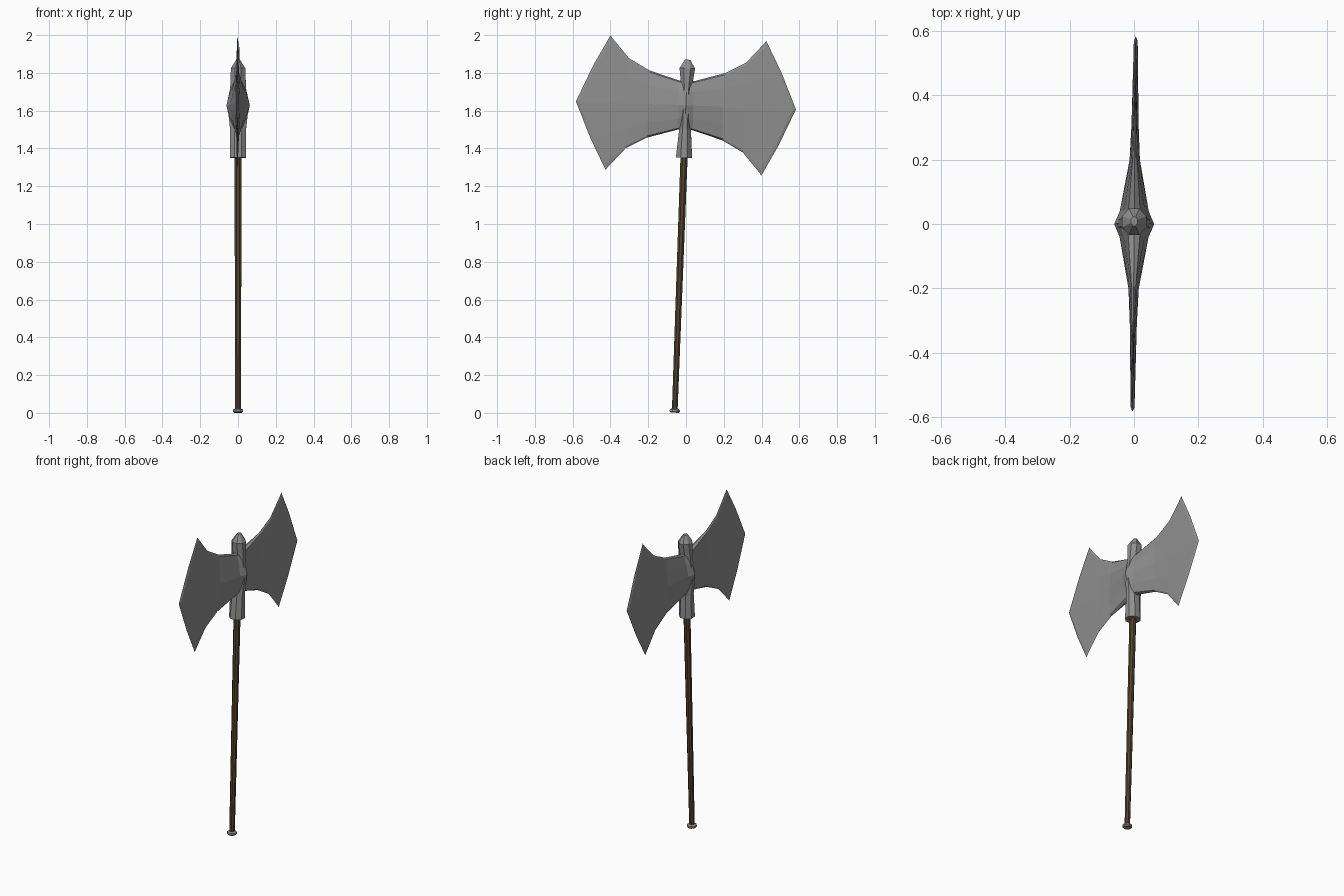
import bpy, bmesh
from math import radians, sin, cos, pi
from mathutils import Matrix

if "Cube" in bpy.data.objects:
    bpy.data.objects.remove(bpy.data.objects["Cube"])

# the whole axe leans slightly
LEAN = (Matrix.Translation((0, -0.06, 0.001))
        @ Matrix.Rotation(radians(-0.5), 4, 'Z')
        @ Matrix.Rotation(radians(-2.1), 4, 'X'))


def material(name, color):
    mat = bpy.data.materials.new(name)
    mat.diffuse_color = color
    mat.use_nodes = True
    mat.node_tree.nodes["Principled BSDF"].inputs["Base Color"].default_value = mat.diffuse_color
    return mat


STEEL = material("dark_steel", (.275, .275, .275, 1))
WOOD = material("dark_wood", (.085, .06, .03, 1))


def finish(bm, name, mat, z=0):
    bmesh.ops.recalc_face_normals(bm, faces=bm.faces)
    me = bpy.data.meshes.new(name)
    bm.to_mesh(me)
    bm.free()
    me.materials.append(mat)
    ob = bpy.data.objects.new(name, me)
    bpy.context.collection.objects.link(ob)
    ob.matrix_world = LEAN @ Matrix.Translation((0, 0, z))
    return ob


def lathe(name, sections, mat, n=8):
    """Loft n-sided rings given as (z, half width x, half width y)."""
    bm = bmesh.new()
    k = 1 / cos(pi / n)
    rings = [[bm.verts.new((rx * k * cos((i + .5) * 2 * pi / n),
                            ry * k * sin((i + .5) * 2 * pi / n), z))
              for i in range(n)] for z, rx, ry in sections]
    for a, b in zip(rings, rings[1:]):
        for i in range(n):
            j = (i + 1) % n
            bm.faces.new((a[i], a[j], b[j], b[i]))
    bm.faces.new(rings[0])
    bm.faces.new(rings[-1])
    return finish(bm, name, mat)


# wooden shaft, pommel and steel socket
lathe("handle", [(0.01, .015, .015), (1.37, .019, .019)], WOOD)
lathe("pommel", [(0, .022, .022), (.006, .027, .027), (.016, .026, .026), (.022, .017, .017)], STEEL)
lathe("socket", [(1.35, .043, .043), (1.5, .042, .031), (1.625, .056, .029), (1.72, .042, .028),
                 (1.825, .038, .041), (1.87, .010, .014)], STEEL)

# double blade: one octant, mirrored on all three axes
# columns: y at the top corner, y at the middle, half height, half thickness
columns = [(0, 0, .13, .062), (.04, .04, .13, .045), (.2, .2, .178, .016),
           (.31, .31, .238, .011), (.402, .569, .342, .006), (.412, .583, .357, 0)]
# rows: fraction of height, fraction of thickness
rows = [(0, 1), (.55, .74), (.95, .4), (1, 0)]
bm = bmesh.new()
grid = [[bm.verts.new((t * ft, ym + (yt - ym) * f ** 1.15, h * f)) for f, ft in rows]
        for yt, ym, h, t in columns]
for a, b in zip(grid, grid[1:]):
    for i in range(len(rows) - 1):
        bm.faces.new((a[i], b[i], b[i + 1], a[i + 1]))
bmesh.ops.remove_doubles(bm, verts=bm.verts, dist=1e-5)
blade = finish(bm, "double_blade", STEEL, 1.628)
mirror = blade.modifiers.new("mirror", 'MIRROR')
mirror.use_axis = (True, True, True)
mirror.merge_threshold = 0.0005
